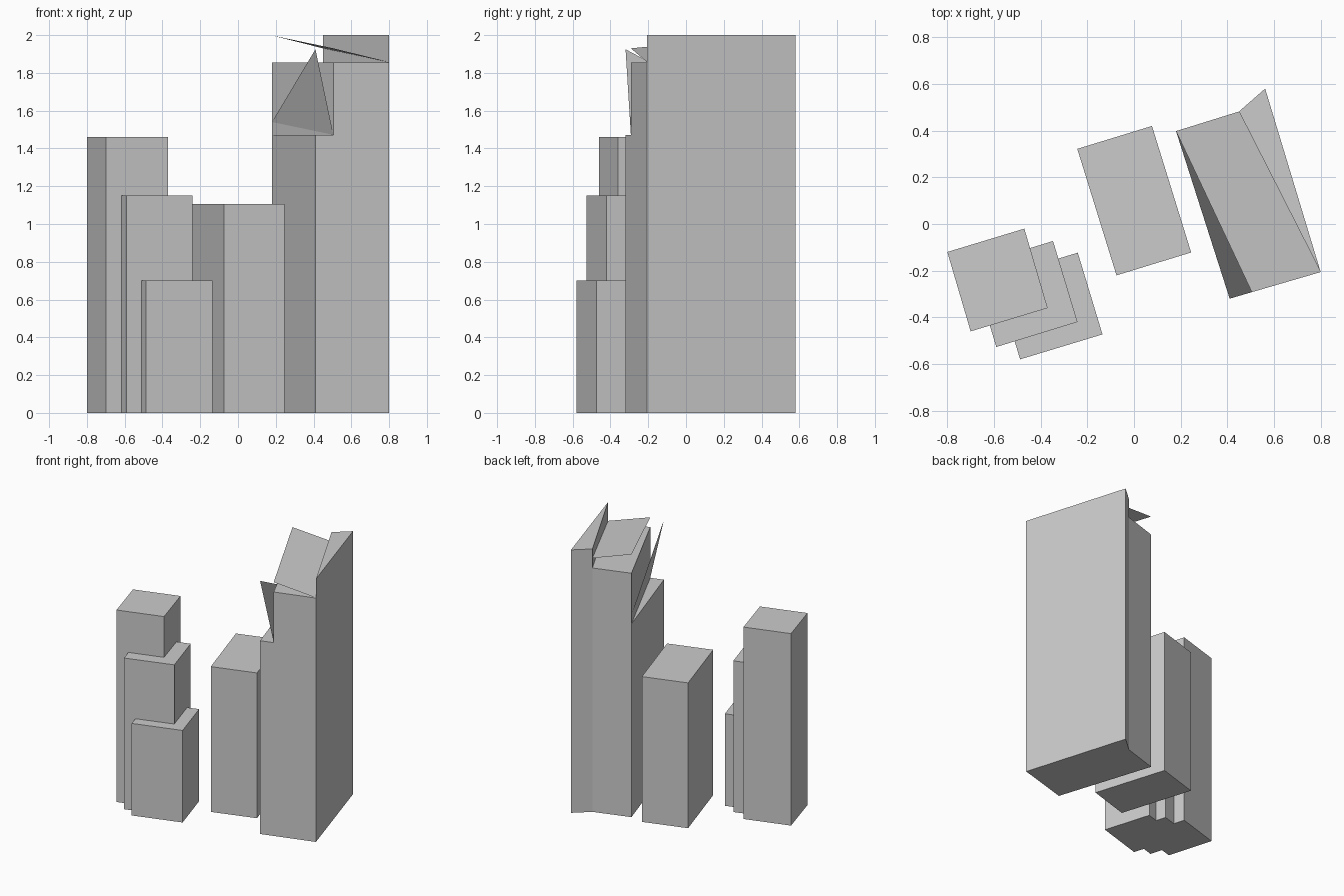
import bpy
import bmesh

if "Cube" in bpy.data.objects:
    bpy.data.objects.remove(bpy.data.objects["Cube"])


def finish(name, bm):
    mesh = bpy.data.meshes.new(name)
    bm.to_mesh(mesh)
    bm.free()
    obj = bpy.data.objects.new(name, mesh)
    bpy.context.collection.objects.link(obj)
    return obj


def prism(name, plan, height):
    """Extrude a plan outline from the ground up to a height."""
    bm = bmesh.new()
    face = bm.faces.new([bm.verts.new((x, y, 0)) for x, y in plan])
    out = bmesh.ops.extrude_face_region(bm, geom=[face], use_keep_orig=True)
    for v in out["geom"]:
        if isinstance(v, bmesh.types.BMVert):
            v.co.z = height
    bmesh.ops.recalc_face_normals(bm, faces=bm.faces)
    return finish(name, bm)


def block(name, left, front, right, height):
    """Box from three plan corners; the fourth completes the parallelogram."""
    back = tuple(l + r - f for l, f, r in zip(left, front, right))
    return prism(name, [left, front, right, back], height)


def panel(name, points):
    """Single thin sheet."""
    bm = bmesh.new()
    bm.faces.new([bm.verts.new(p) for p in points])
    return finish(name, bm)


# Stepped cluster of three overlapping blocks
block("cluster_tall_block", (-0.80, -0.12), (-0.70, -0.46), (-0.37, -0.36), 1.46)
block("cluster_middle_block", (-0.695, -0.18), (-0.59, -0.527), (-0.242, -0.42), 1.15)
block("cluster_low_block", (-0.594, -0.23), (-0.488, -0.58), (-0.135, -0.473), 0.70)

# Freestanding middle building
block("middle_building", (-0.243, 0.322), (-0.075, -0.22), (0.245, -0.122), 1.105)

# Main tower: three prisms stepping up along diagonal cuts
left, front, notch = (0.18, 0.398), (0.41, -0.32), (0.505, -0.292)
right, inner, back = (0.80, -0.206), (0.45, 0.482), (0.562, 0.58)
prism("tower_front_wedge", [left, front, notch], 1.47)
prism("tower_core", [left, notch, right, inner], 1.855)
prism("tower_back_wedge", [inner, right, back], 2.0)

# Tilted roof sheets
panel("front_roof_panel", [(*left, 1.54), (*front, 1.925), (*notch, 1.472)])
panel("core_roof_panel", [(*left, 1.998), (*notch, 1.93),
                          (*right, 1.857), (*inner, 1.93)])
